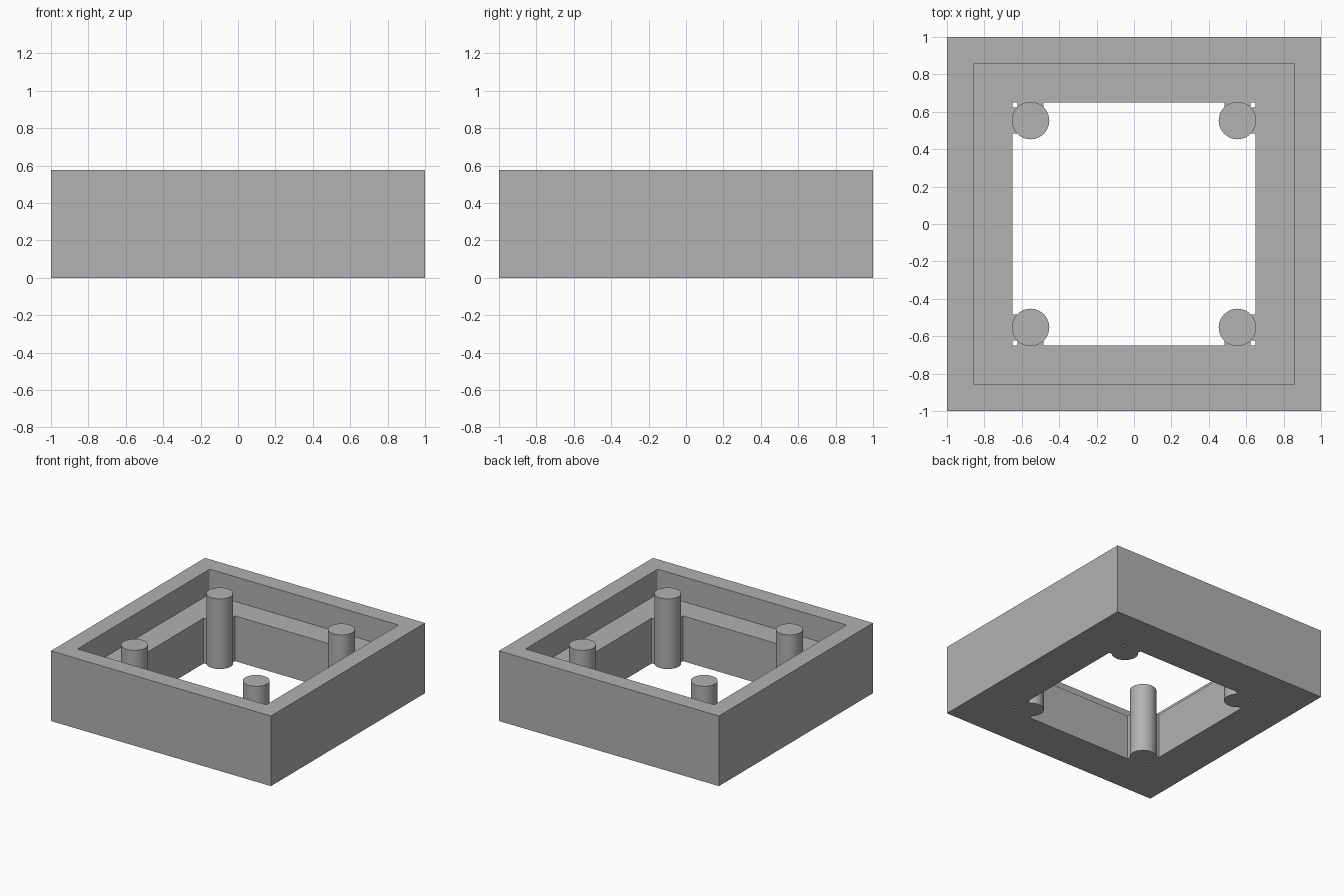
import bpy, bmesh
from mathutils import Matrix, Vector

cube = bpy.data.objects.get("Cube")
if cube:
    bpy.data.objects.remove(cube)

HEIGHT = 0.576   # full height of walls and posts
LEDGE = 0.372    # height of the inner ledge
OUTER = 1.0      # half widths
RECESS = 0.858
HOLE = 0.65
POST = 0.553     # post centre offset
RADIUS = 0.1
WEB = 0.14       # web width

grey = bpy.data.materials.new("plain grey")
grey.use_nodes = True
colour = (0.445, 0.445, 0.445, 1)
grey.diffuse_color = colour
grey.node_tree.nodes["Principled BSDF"].inputs["Base Color"].default_value = colour


def finish(name, bm):
    bmesh.ops.recalc_face_normals(bm, faces=bm.faces)
    mesh = bpy.data.meshes.new(name)
    bm.to_mesh(mesh)
    bm.free()
    mesh.materials.append(grey)
    obj = bpy.data.objects.new(name, mesh)
    bpy.context.collection.objects.link(obj)
    return obj


def box(name, low, high):
    bm = bmesh.new()
    low, high = Vector(low), Vector(high)
    place = Matrix.Translation((low + high) / 2) @ Matrix.Diagonal((high - low).to_4d())
    bmesh.ops.create_cube(bm, size=1, matrix=place)
    return finish(name, bm)


# Square frame: a stepped wall profile swept round four corners
bm = bmesh.new()
profile = [(OUTER, 0), (OUTER, HEIGHT), (RECESS, HEIGHT),
           (RECESS, LEDGE), (HOLE, LEDGE), (HOLE, 0)]
corners = [(-1, -1), (1, -1), (1, 1), (-1, 1)]
rings = [[bm.verts.new((sx * w, sy * w, z)) for sx, sy in corners] for w, z in profile]
for a, b in zip(rings, rings[1:] + rings[:1]):
    for i in range(4):
        j = (i + 1) % 4
        bm.faces.new((a[i], a[j], b[j], b[i]))
# Slightly rounded upright corners of the recess
upright = [bm.edges.get((rings[2][i], rings[3][i])) for i in range(4)]
bmesh.ops.bevel(bm, geom=upright, offset=0.008, segments=3, profile=0.5, affect='EDGES')
finish("frame", bm)

# Corner posts, each tied to the two nearest walls by short webs
for sx, sy in corners:
    side = ("front" if sy < 0 else "back") + ("_left" if sx > 0 else "_right")
    bm = bmesh.new()
    bmesh.ops.create_cone(bm, cap_ends=True, segments=64, radius1=RADIUS, radius2=RADIUS,
                          depth=HEIGHT,
                          matrix=Matrix.Translation((sx * POST, sy * POST, HEIGHT / 2)))
    post = finish(side + "_post", bm)
    bpy.ops.object.select_all(action='DESELECT')
    post.select_set(True)
    bpy.context.view_layer.objects.active = post
    bpy.ops.object.shade_smooth_by_angle()

    near, far = POST - WEB / 2, POST + WEB / 2
    for name, x, y in (("_side_web", (far, HOLE), (near, far)),
                       ("_end_web", (near, far), (far, HOLE))):
        xs, ys = sorted(sx * v for v in x), sorted(sy * v for v in y)
        box(side + name, (xs[0], ys[0], 0), (xs[1], ys[1], LEDGE))
